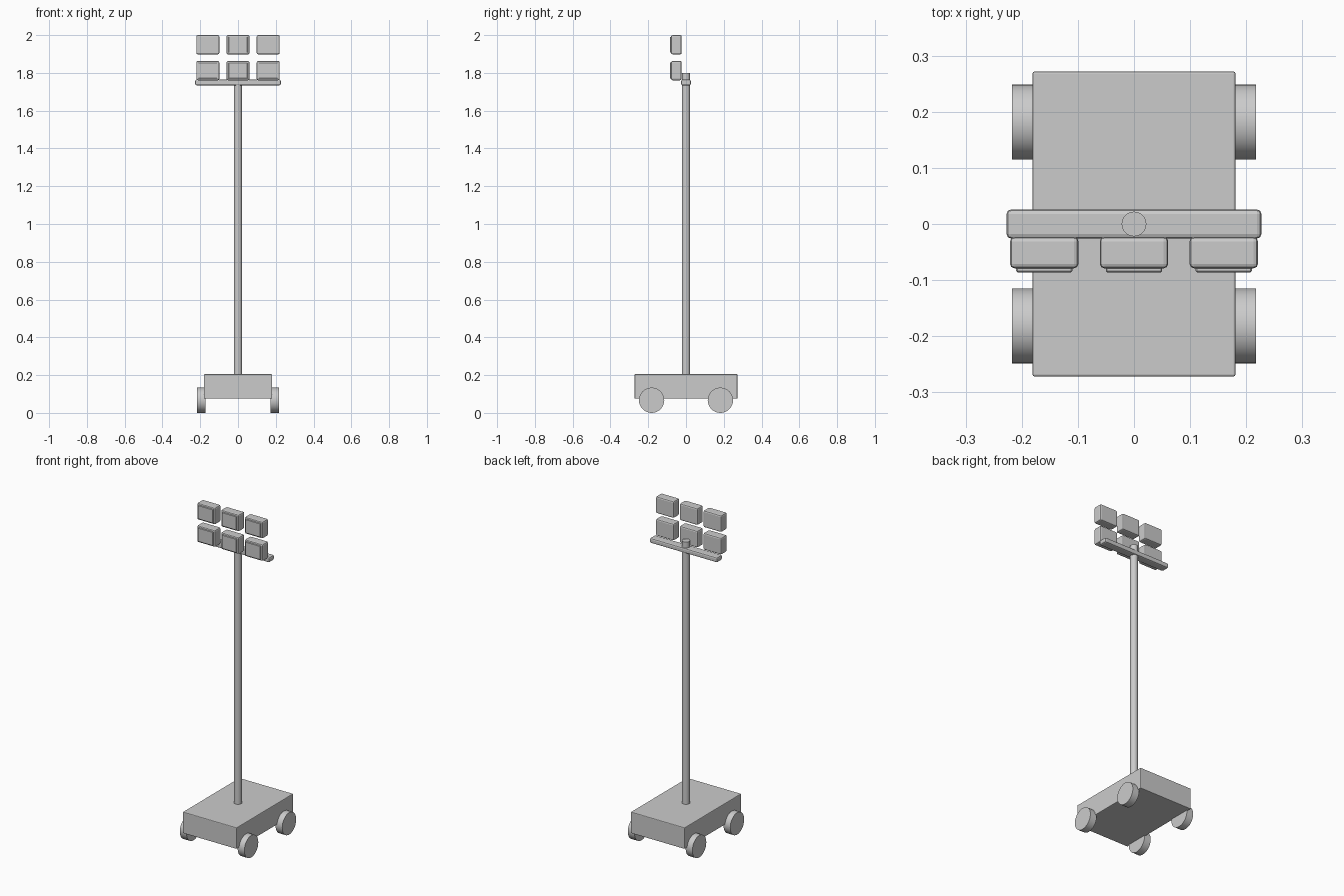
import bpy, math

if "Cube" in bpy.data.objects:
    bpy.data.objects.remove(bpy.data.objects["Cube"])


def box(name, x, y, z, bevel, segments=2):
    """Bevelled box from (min, max) pairs on each axis."""
    bpy.ops.mesh.primitive_cube_add(size=1, location=[(a + b) / 2 for a, b in (x, y, z)])
    ob = bpy.context.object
    ob.name = name
    ob.scale = [b - a for a, b in (x, y, z)]
    bpy.ops.object.transform_apply(location=False, rotation=False, scale=True)
    mod = ob.modifiers.new("bevel", 'BEVEL')
    mod.width, mod.segments = bevel, segments
    return ob


def cylinder(name, radius, depth, loc, rot=(0, 0, 0), sides=32):
    bpy.ops.mesh.primitive_cylinder_add(vertices=sides, radius=radius, depth=depth,
                                        location=loc, rotation=rot)
    ob = bpy.context.object
    ob.name = name
    bpy.ops.object.shade_smooth_by_angle(angle=math.radians(30))
    return ob


# Trolley body
box("base", (-0.181, 0.181), (-0.272, 0.272), (0.075, 0.205), 0.004)

# Wheels
for sx, side in ((-1, "left"), (1, "right")):
    for sy, end in ((-1, "front"), (1, "back")):
        cylinder(f"wheel_{end}_{side}", 0.067, 0.045,
                 (sx * 0.1945, sy * 0.182, 0.067), (0, math.pi / 2, 0))

# Mast and crossbar
cylinder("mast", 0.022, 1.62, (0, 0, 0.99))
box("crossbar", (-0.227, 0.227), (-0.026, 0.026), (1.734, 1.764), 0.008)

# Two rows of three floodlights, each with a raised lens on the front
for row, zc in enumerate((1.812, 1.949)):
    for col in range(3):
        xc = (col - 1) * 0.16
        box(f"lamp_housing_{row}_{col}", (xc - 0.061, xc + 0.061),
            (-0.079, -0.023), (zc - 0.051, zc + 0.051), 0.008)
        box(f"lamp_lens_{row}_{col}", (xc - 0.05, xc + 0.05),
            (-0.086, -0.074), (zc - 0.042, zc + 0.042), 0.002, 1)
